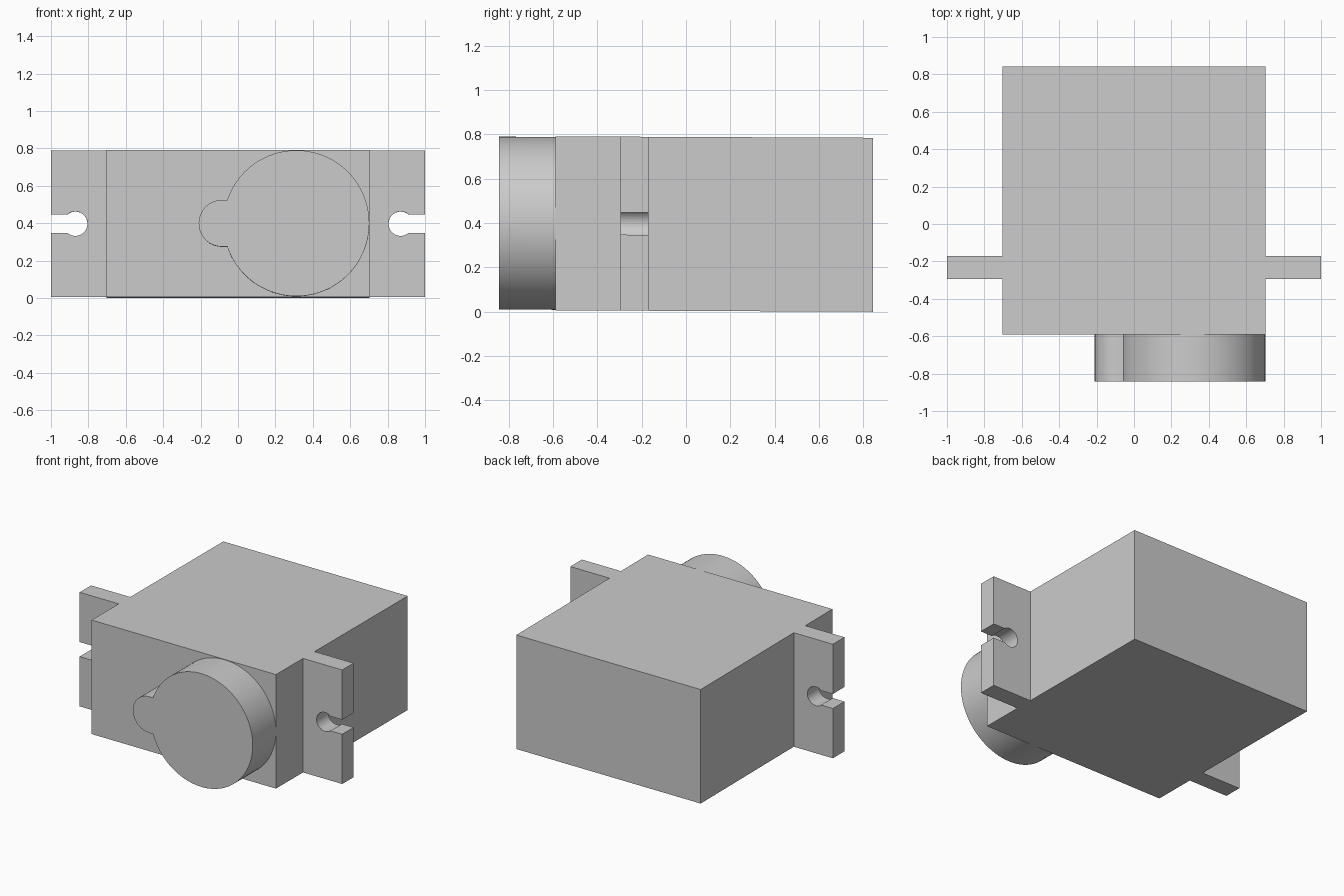
import bpy, bmesh, math

cube = bpy.data.objects.get("Cube")
if cube:
    bpy.data.objects.remove(cube, do_unlink=True)

HEIGHT = 0.785
MID = HEIGHT / 2
BACK = 0.843
TILT = 0.0045   # the housing leans very slightly up toward its front

grey = bpy.data.materials.new("light_grey")
grey.use_nodes = True
colour = (0.6, 0.6, 0.6, 1)
grey.diffuse_color = colour
grey.node_tree.nodes["Principled BSDF"].inputs["Base Color"].default_value = colour


def arc(cx, radius, start, end, steps):
    """Points of an arc in the xz plane, centred on mid height."""
    return [(cx + radius * math.cos(start + (end - start) * i / steps),
             MID + radius * math.sin(start + (end - start) * i / steps))
            for i in range(steps + 1)]


def extrude_profile(name, points, y0, y1):
    """Solid made by extruding an xz outline from y0 to y1."""
    bm = bmesh.new()
    face = bm.faces.new([bm.verts.new((x, y0, z)) for x, z in points])
    result = bmesh.ops.extrude_face_region(bm, geom=[face])
    for v in result["geom"]:
        if isinstance(v, bmesh.types.BMVert):
            v.co.y = y1
    for v in bm.verts:
        v.co.z += TILT * (BACK - v.co.y)
    bmesh.ops.recalc_face_normals(bm, faces=bm.faces)
    mesh = bpy.data.meshes.new(name)
    bm.to_mesh(mesh)
    bm.free()
    mesh.materials.append(grey)
    obj = bpy.data.objects.new(name, mesh)
    bpy.context.collection.objects.link(obj)
    bpy.ops.object.select_all(action='DESELECT')
    bpy.context.view_layer.objects.active = obj
    obj.select_set(True)
    bpy.ops.object.shade_smooth_by_angle(angle=math.radians(30))
    return obj


# Main housing
SIDE = 0.702
extrude_profile("housing",
                [(-SIDE, 0), (SIDE, 0), (SIDE, HEIGHT), (-SIDE, HEIGHT)],
                -0.59, BACK)

# Mounting ears, each with an open keyhole slot
HOLE_X, HOLE_R, SLOT = 0.87, 0.065, 0.05
a = math.asin(SLOT / HOLE_R)
ear = ([(SIDE, 0), (1, 0), (1, MID - SLOT)]
       + arc(HOLE_X, HOLE_R, -a, a - 2 * math.pi, 40)
       + [(1, MID + SLOT), (1, HEIGHT), (SIDE, HEIGHT)])
for name, side in (("left_ear", 1), ("right_ear", -1)):
    extrude_profile(name, [(side * x, z) for x, z in ear], -0.295, -0.17)

# Round gear cover with its smaller side lobe
BIG_X, BIG_R, LOBE_X, LOBE_R = 0.312, 0.39, -0.085, 0.125
b = math.pi - math.asin(LOBE_R / BIG_R)
cover = (arc(BIG_X, BIG_R, -b, b, 96)
         + arc(LOBE_X, LOBE_R, math.pi / 2, 1.5 * math.pi, 32))
extrude_profile("gear_cover", cover, -0.843, -0.59)
